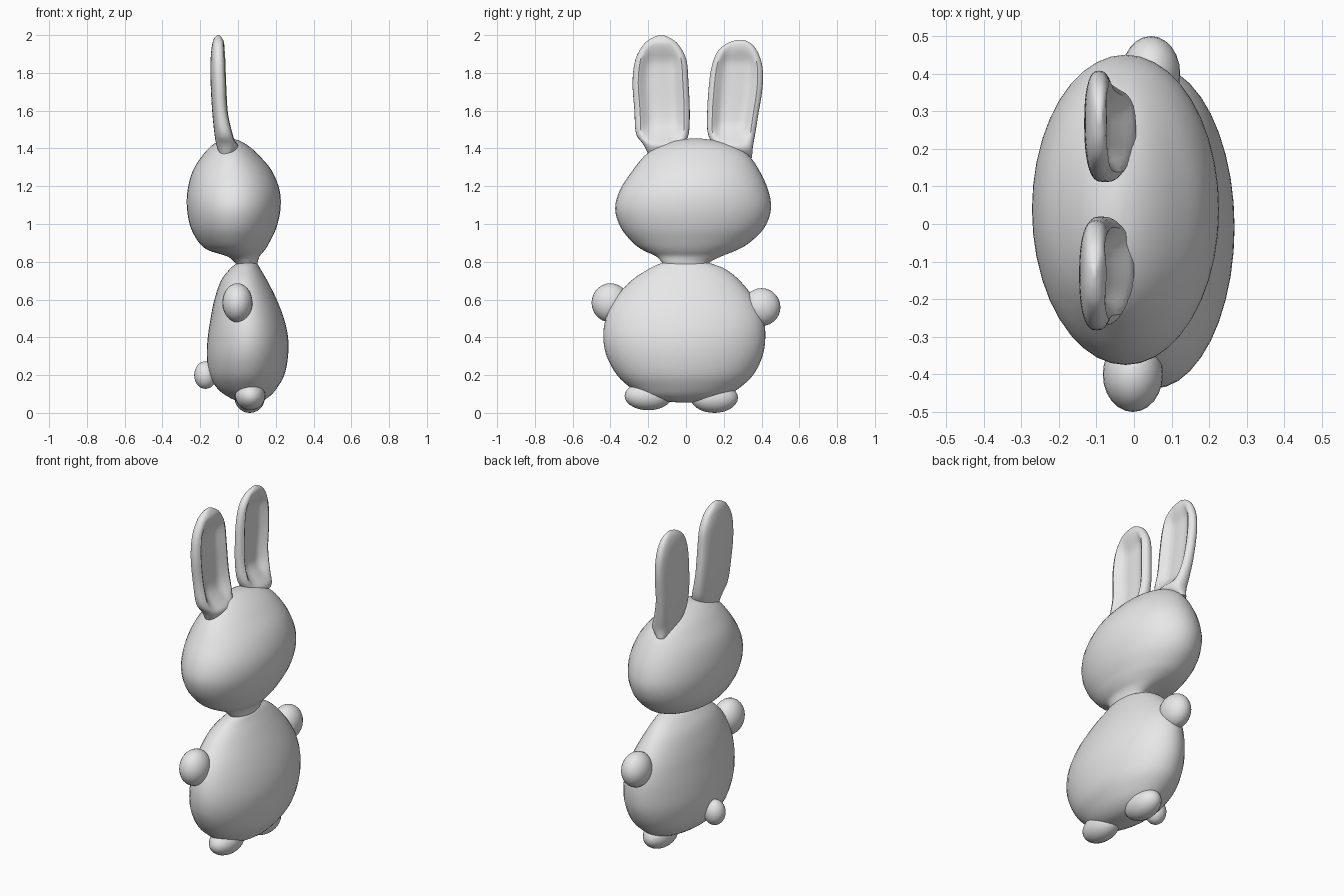
import bpy, bmesh, math

fur = bpy.data.materials.new("light_grey_fur")
fur.diffuse_color = (0.8, 0.8, 0.8, 1)


def spline(rows, steps):
    """Smoothly interpolate rows of section values."""
    out = []
    for i in range(len(rows) - 1):
        p0, p1, p2 = rows[max(i - 1, 0)], rows[i], rows[i + 1]
        p3 = rows[min(i + 2, len(rows) - 1)]
        for s in range(steps):
            t = s / steps
            out.append([0.5 * (2 * b + (c - a) * t + (2 * a - 5 * b + 4 * c - d) * t * t
                               + (3 * b - a - 3 * c + d) * t ** 3)
                        for a, b, c, d in zip(p0, p1, p2, p3)])
    return out + [list(rows[-1])]


def finish(bm, name, angle):
    bmesh.ops.recalc_face_normals(bm, faces=bm.faces)
    me = bpy.data.meshes.new(name)
    bm.to_mesh(me)
    bm.free()
    me.materials.append(fur)
    ob = bpy.data.objects.new(name, me)
    bpy.context.collection.objects.link(ob)
    bpy.ops.object.select_all(action='DESELECT')
    ob.select_set(True)
    bpy.context.view_layer.objects.active = ob
    bpy.ops.object.shade_smooth_by_angle(angle=math.radians(angle))
    return ob


def loft(name, rows, section, sides=40, steps=4, angle=60):
    """Stack closed sections; each row is z, x min, x max, y min, y max."""
    bm = bmesh.new()
    rings = []
    for row in spline(rows, steps):
        z, x0, x1, y0, y1 = row
        ring = []
        for k in range(sides):
            u, v = section(2 * math.pi * k / sides, z)
            ring.append(bm.verts.new(((x0 + x1) / 2 + u * (x1 - x0) / 2,
                                      (y0 + y1) / 2 + v * (y1 - y0) / 2, z)))
        rings.append(ring)
    for a, b in zip(rings, rings[1:]):
        for k in range(sides):
            j = (k + 1) % sides
            bm.faces.new((a[k], a[j], b[j], b[k]))
    bm.faces.new(rings[0])
    bm.faces.new(rings[-1])
    return finish(bm, name, angle)


def ellipse(a, z):
    return math.cos(a), math.sin(a)


def ball(name, centre, radii):
    bm = bmesh.new()
    bmesh.ops.create_uvsphere(bm, u_segments=24, v_segments=14, radius=1)
    bmesh.ops.scale(bm, vec=radii, verts=bm.verts)
    bmesh.ops.translate(bm, vec=centre, verts=bm.verts)
    finish(bm, name, 60)


# Body, wide and leaning forward at the belly
loft("body", [
    (0.055, 0.04, 0.09, -0.04, 0.03),
    (0.065, -0.01, 0.13, -0.14, 0.12),
    (0.09, -0.06, 0.17, -0.23, 0.21),
    (0.13, -0.11, 0.205, -0.29, 0.28),
    (0.2, -0.15, 0.245, -0.365, 0.355),
    (0.3, -0.165, 0.265, -0.42, 0.405),
    (0.4, -0.16, 0.265, -0.438, 0.42),
    (0.5, -0.145, 0.243, -0.425, 0.41),
    (0.6, -0.125, 0.205, -0.38, 0.365),
    (0.7, -0.09, 0.155, -0.29, 0.285),
    (0.76, -0.045, 0.12, -0.2, 0.21),
    (0.785, -0.015, 0.105, -0.15, 0.15),
    (0.8, 0.01, 0.09, -0.1, 0.1)], ellipse)

# Head with a short neck flare
loft("head", [
    (0.77, 0.0, 0.1, -0.11, 0.11),
    (0.8, -0.02, 0.105, -0.13, 0.13),
    (0.83, -0.06, 0.115, -0.16, 0.19),
    (0.86, -0.155, 0.14, -0.225, 0.265),
    (0.9, -0.205, 0.165, -0.28, 0.335),
    (0.98, -0.25, 0.203, -0.345, 0.415),
    (1.08, -0.27, 0.225, -0.375, 0.45),
    (1.18, -0.267, 0.22, -0.35, 0.435),
    (1.28, -0.24, 0.18, -0.285, 0.39),
    (1.36, -0.19, 0.115, -0.22, 0.335),
    (1.41, -0.145, 0.06, -0.15, 0.265),
    (1.44, -0.1, 0.01, -0.07, 0.17),
    (1.452, -0.06, -0.03, 0.02, 0.08)], ellipse)


# Ears: rounded slabs with a hollow in the forward face
def ear_section(a, z):
    c, s = math.cos(a), math.sin(a)
    u = math.copysign(abs(c) ** 0.75, c)
    v = math.copysign(abs(s) ** 0.85, s)
    if c > 0:
        across = min(1, max(0, (0.78 - abs(v)) / 0.3))
        along = min(1, max(0, (z - 1.42) / 0.1), max(0, (1.96 - z) / 0.1))
        u -= 1.05 * across * along
    return u, v


loft("right_ear", [
    (1.37, -0.10, -0.02, -0.2, -0.04),
    (1.42, -0.115, 0.0, -0.225, -0.01),
    (1.48, -0.125, -0.018, -0.265, 0.015),
    (1.6, -0.137, -0.045, -0.273, 0.02),
    (1.75, -0.145, -0.053, -0.283, 0.013),
    (1.87, -0.145, -0.06, -0.268, 0.002),
    (1.95, -0.137, -0.07, -0.225, -0.04),
    (1.985, -0.125, -0.085, -0.18, -0.085),
    (2.0, -0.11, -0.1, -0.14, -0.12)], ear_section, 36, 4, 50)
loft("left_ear", [
    (1.35, -0.09, -0.04, 0.27, 0.35),
    (1.4, -0.105, 0.005, 0.17, 0.353),
    (1.47, -0.118, -0.012, 0.118, 0.365),
    (1.58, -0.128, -0.04, 0.112, 0.383),
    (1.72, -0.132, -0.05, 0.12, 0.405),
    (1.83, -0.132, -0.055, 0.135, 0.405),
    (1.91, -0.127, -0.06, 0.165, 0.38),
    (1.955, -0.115, -0.072, 0.215, 0.345),
    (1.975, -0.1, -0.085, 0.27, 0.305)], ear_section, 36, 4, 50)

# Arms, feet and tail
ball("right_arm", (-0.003, -0.4, 0.583), (0.08, 0.1, 0.103))
ball("left_arm", (0.045, 0.4, 0.56), (0.078, 0.1, 0.1))
ball("right_foot", (0.065, -0.2, 0.09), (0.08, 0.125, 0.076))
ball("left_foot", (0.062, 0.15, 0.08), (0.08, 0.125, 0.08))
ball("tail", (-0.172, -0.025, 0.2), (0.06, 0.06, 0.073))
